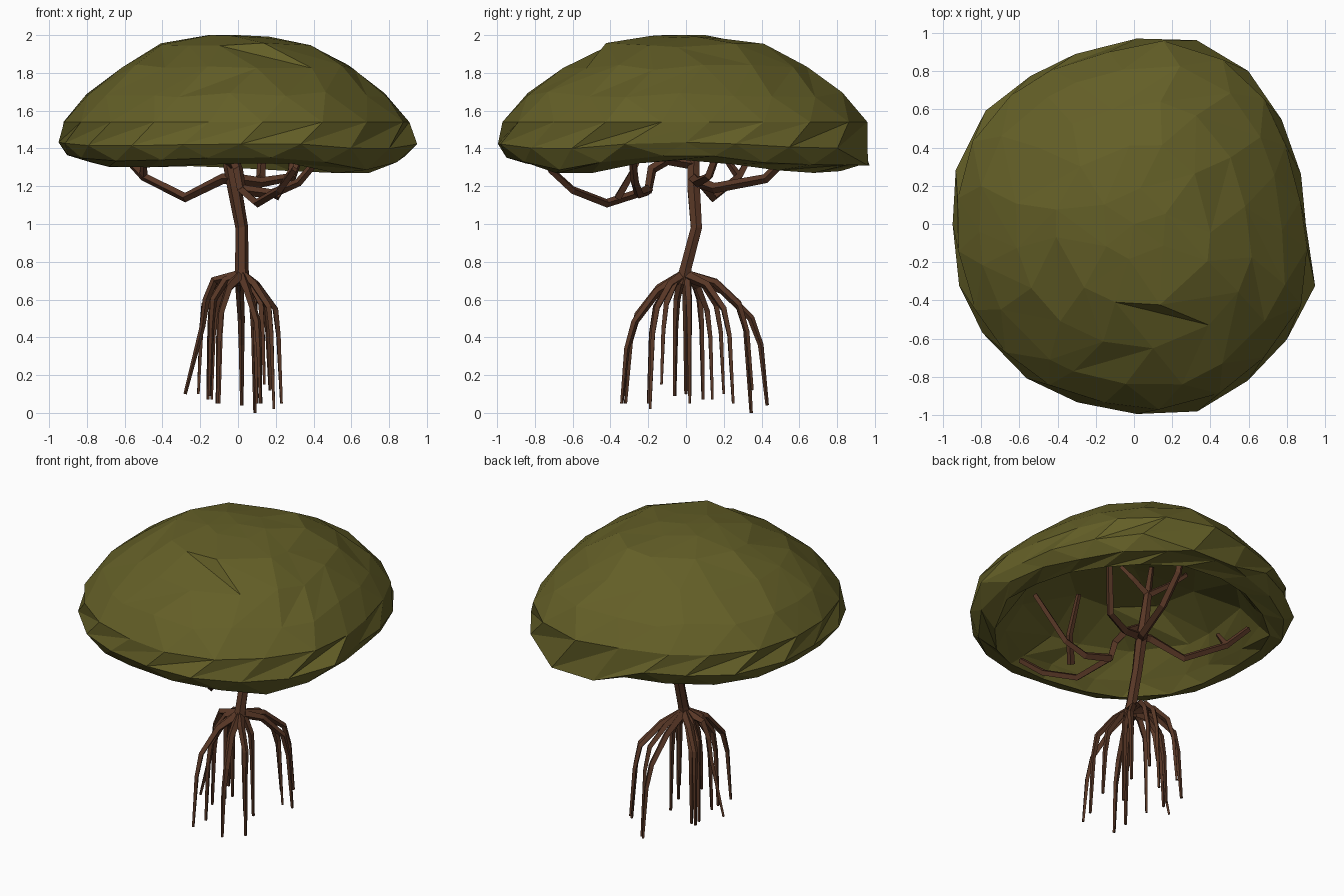
import bpy, bmesh, math, random
from mathutils import Vector

if "Cube" in bpy.data.objects:
    bpy.data.objects.remove(bpy.data.objects["Cube"])

random.seed(4)

def material(name, rgb):
    m = bpy.data.materials.new(name)
    m.diffuse_color = (*rgb, 1)
    m.use_nodes = True
    m.node_tree.nodes["Principled BSDF"].inputs["Base Color"].default_value = m.diffuse_color
    return m

LEAF = material("olive leaves", (0.125, 0.113, 0.020))
BARK = material("brown bark", (0.098, 0.038, 0.019))

# ---- canopy: outline seen from above (x, y, rim height offset)
OUTLINE = [(0.95, -0.32, .03), (0.90, 0.0, .05), (0.87, 0.28, .03), (0.82, 0.42, .0),
           (0.70, 0.68, -.01), (0.60, 0.80, -.02), (0.34, 0.96, -.01), (0.16, 0.99, -.01),
           (-0.13, 0.93, .02), (-0.55, 0.77, .01), (-0.79, 0.58, .01), (-0.93, 0.30, .04),
           (-0.95, 0.0, .05), (-0.92, -0.31, .04), (-0.78, -0.59, .01), (-0.56, -0.81, .01),
           (-0.12, -0.97, .03), (0.34, -0.98, .03), (0.50, -0.89, .0), (0.72, -0.70, -.045)]
POLAR = sorted((math.atan2(y, x) % math.tau, math.hypot(x, y), d) for x, y, d in OUTLINE)

def rim(a):
    """Radius and height offset of the outline at angle a."""
    a %= math.tau
    pts = [(POLAR[-1][0] - math.tau, *POLAR[-1][1:])] + POLAR + [(POLAR[0][0] + math.tau, *POLAR[0][1:])]
    for p, q in zip(pts, pts[1:]):
        if p[0] <= a <= q[0]:
            t = (a - p[0]) / (q[0] - p[0])
            return p[1] + t * (q[1] - p[1]), p[2] + t * (q[2] - p[2])

# rings from crown, over the rim, into the hollow: (radius share, height, sides)
RINGS = [(0.0, 2.0, 1), (0.19, 1.995, 6), (0.43, 1.945, 11), (0.65, 1.83, 16), (0.85, 1.685, 20),
         (0.97, 1.54, 20), (1.0, 1.41, 20), (0.95, 1.325, 20), (0.85, 1.29, 20),
         (0.79, 1.37, 18), (0.68, 1.53, 14), (0.42, 1.68, 8), (0.0, 1.73, 1)]

def stitch(bm, a, b):
    """Triangles between two rings with different numbers of points."""
    i = j = 0
    while i < len(a) or j < len(b):
        na = (i + 1) / len(a) if len(a) > 1 else 9
        nb = (j + 1) / len(b) if len(b) > 1 else 9
        if (na <= nb and i < len(a)) or j >= len(b):
            if len(a) == 1:
                break
            tri = (a[i], a[(i + 1) % len(a)], b[j % len(b)])
            i += 1
        else:
            if len(b) == 1:
                break
            tri = (a[i % len(a)], b[(j + 1) % len(b)], b[j])
            j += 1
        bm.faces.new(tri)

bm = bmesh.new()
rings = []
for k, (share, z, n) in enumerate(RINGS):
    ring = []
    for i in range(n):
        inner_body = 0 < k < 5 or 8 < k < 12
        jit = 0.25 if inner_body else 0.08
        a = math.tau * (i + 0.5 * (k % 2) + random.uniform(-jit, jit)) / n
        r, dz = rim(a)
        low = max(0, min(1, (1.5 - z) / 0.2)) if k > 4 else 0
        wob = random.uniform(-0.015, 0.015) if inner_body else 0
        if k == 6 and abs(a - 1.4) < 0.25:      # drooping point at the back
            low, dz = 1, -0.10
        ring.append(bm.verts.new((math.cos(a) * r * share, math.sin(a) * r * share,
                                  min(2, z + dz * low + wob))))
    rings.append(ring)
for a, b in zip(rings, rings[1:]):
    stitch(bm, a, b)
bmesh.ops.recalc_face_normals(bm, faces=bm.faces)
me = bpy.data.meshes.new("canopy")
bm.to_mesh(me)
bm.free()
me.materials.append(LEAF)
bpy.context.collection.objects.link(bpy.data.objects.new("canopy", me))

# ---- tapered limbs
def limb(name, pts, radii, res=0):
    cu = bpy.data.curves.new(name, 'CURVE')
    cu.dimensions = '3D'
    cu.bevel_depth = 1
    cu.bevel_resolution = res
    cu.use_fill_caps = True
    sp = cu.splines.new('POLY')
    sp.points.add(len(pts) - 1)
    for p, co, r in zip(sp.points, pts, radii):
        p.co = (*co, 1)
        p.radius = r
    sp.use_smooth = False
    ob = bpy.data.objects.new(name, cu)
    bpy.context.collection.objects.link(ob)
    cu.materials.append(BARK)
    bpy.ops.object.select_all(action='DESELECT')
    ob.select_set(True)
    bpy.context.view_layer.objects.active = ob
    bpy.ops.object.convert(target='MESH')
    for f in bpy.context.object.data.polygons:
        f.use_smooth = False

# trunk
limb("trunk", [(.02, -.02, .68), (.02, 0, .77), (.02, .055, .98), (-.02, .04, 1.2), (-.04, .04, 1.3),
               (-.06, .06, 1.55)], [.045, .035, .034, .038, .036, .026], 1)

# branches
BRANCHES = {
    "left_branch": ([(-.03, .04, 1.24), (-.08, .06, 1.24), (-.28, .14, 1.14), (-.5, .28, 1.25), (-.62, .35, 1.38)], .028),
    "left_twig": ([(-.5, .28, 1.25), (-.5, .2, 1.36)], .02),
    "front_branch": ([(-.04, .03, 1.32), (-.02, -.1, 1.34), (.0, -.18, 1.29), (.02, -.2, 1.18), (.1, -.42, 1.11),
                      (.22, -.6, 1.18), (.3, -.72, 1.29)], .028),
    "front_right_branch": ([(.02, -.2, 1.18), (.18, -.25, 1.16), (.32, -.27, 1.22), (.54, -.3, 1.48)], .026),
    "front_twig": ([(.2, -.36, 1.14), (.28, -.28, 1.28), (.29, -.18, 1.52)], .022),
    "right_branch": ([(-.03, .04, 1.24), (.12, .06, 1.22), (.29, .12, 1.25), (.38, .22, 1.52)], .028),
    "back_branch": ([(-.03, .04, 1.23), (.05, .15, 1.19), (.12, .42, 1.24), (.13, .58, 1.4), (.13, .6, 1.52)], .028),
    "upper_left_twig": ([(-.06, .06, 1.54), (-.15, .15, 1.6), (-.23, .23, 1.67)], .022),
    "upper_right_twig": ([(-.06, .06, 1.54), (.05, .05, 1.62), (.12, .02, 1.69)], .022),
    "upper_back_twig": ([(-.06, .06, 1.54), (-.04, .12, 1.7)], .022),
}
for name, (pts, r) in BRANCHES.items():
    n = len(pts) - 1
    limb(name, pts, [r * (1.1 - 0.4 * i / n) for i in range(n + 1)], 0)

# hanging stilt roots: tip x, y, z and knee height
ROOTS = [(.02, .43, .04, .5), (.09, .345, .0, .58), (.17, .35, .12, .57), (.23, .25, .05, .55),
         (.19, -.19, .02, .56), (.14, -.13, .15, .58), (.12, -.34, .05, .48), (-.11, -.32, .05, .52),
         (-.10, -.20, .05, .56), (-.15, -.06, .09, .6), (-.28, 0, .1, .6), (-.16, .09, .07, .6),
         (-.14, .14, .07, .54), (-.21, .2, .1, .57), (.1, .02, .05, .6)]
for i, (x, y, z, knee) in enumerate(ROOTS):
    k = 0.6 if x < -.25 else 0.86
    limb(f"root_{i + 1}",
         [(.02, -.01, .73), (x * .45, y * .45, .5 * knee + .4), (x * k, y * .8, knee),
          (x * (k + .07), y * .92, knee - .14), (x, y, z)],
         [.03, .022, .019, .015, .009])
